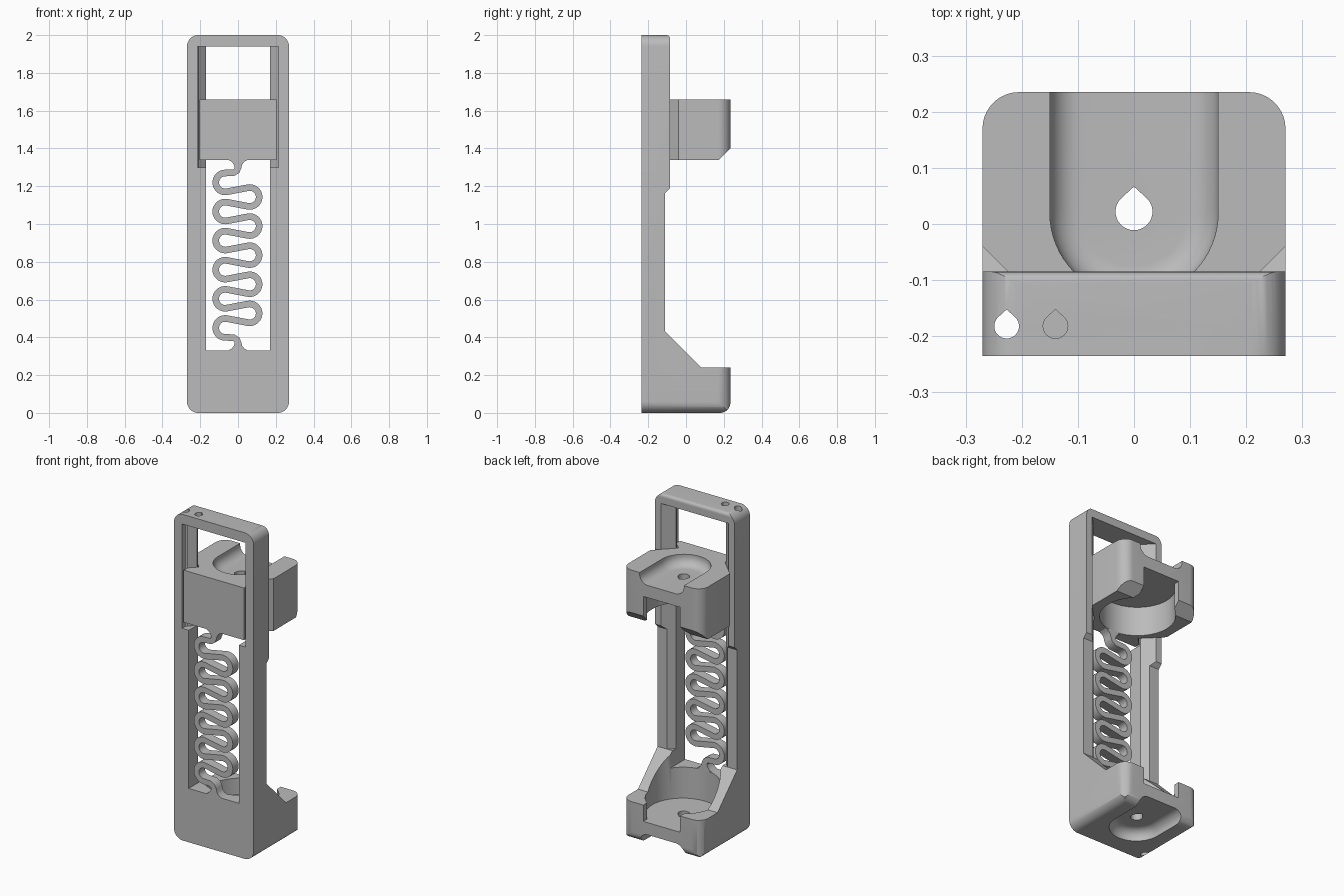
import bpy, bmesh, math
from mathutils import Vector

old = bpy.data.objects.get("Cube")
if old:
    bpy.data.objects.remove(old, do_unlink=True)

GREY = (0.5, 0.5, 0.5, 1)
mat = bpy.data.materials.new("plain grey")
mat.use_nodes = True
mat.diffuse_color = GREY
mat.node_tree.nodes["Principled BSDF"].inputs["Base Color"].default_value = GREY


def rounded(corners, steps=10):
    """Turn (a, b, radius) corners into an outline; square corners only get a radius."""
    out = []
    for i, (a, b, r) in enumerate(corners):
        p = Vector((a, b))
        if not r:
            out.append(p)
            continue
        d1 = (Vector(corners[i - 1][:2]) - p).normalized()
        d2 = (Vector(corners[(i + 1) % len(corners)][:2]) - p).normalized()
        for k in range(steps + 1):
            t = math.pi / 2 * k / steps
            out.append(p + r * (d1 + d2 - d2 * math.cos(t) - d1 * math.sin(t)))
    return out


def prism(name, pts, axis, lo, hi, bevel_end=0):
    """Extrude a 2D outline along an axis, optionally rounding the rim of the 'lo' end."""
    place = {"x": lambda a, b, t: (t, a, b),
             "y": lambda a, b, t: (a, t, b),
             "z": lambda a, b, t: (a, b, t)}[axis]
    bm = bmesh.new()
    rings = [[bm.verts.new(place(p[0], p[1], t)) for p in pts] for t in (lo, hi)]
    n = len(pts)
    cap = bm.faces.new(rings[0])
    bm.faces.new(rings[1])
    for i in range(n):
        j = (i + 1) % n
        bm.faces.new((rings[0][i], rings[0][j], rings[1][j], rings[1][i]))
    bmesh.ops.recalc_face_normals(bm, faces=bm.faces)
    if bevel_end:
        bmesh.ops.bevel(bm, geom=list(cap.edges), offset=bevel_end, segments=8,
                        profile=0.5, affect="EDGES")
    me = bpy.data.meshes.new(name)
    bm.to_mesh(me)
    bm.free()
    me.materials.append(mat)
    ob = bpy.data.objects.new(name, me)
    bpy.context.collection.objects.link(ob)
    return ob


def combine(ob, tool, op="DIFFERENCE"):
    mod = ob.modifiers.new("cut", "BOOLEAN")
    mod.operation, mod.solver, mod.object = op, "EXACT", tool
    bpy.context.view_layer.objects.active = ob
    bpy.ops.object.modifier_apply(modifier=mod.name)
    bpy.data.objects.remove(tool, do_unlink=True)


def mirrored(half):
    """Complete a right-hand half outline, listed front to back, across x = 0."""
    return half + [(-a, b) for a, b in reversed(half)]


def box(x, y0, y1, z0, z1):
    return prism("cutter", [(-x, y0), (x, y0), (x, y1), (-x, y1)], "z", z0, z1)


def disc(x, y, r, a0=0, a1=360, n=48):
    return [(x + r * math.cos(math.radians(a0 + (a1 - a0) * k / n)),
             y + r * math.sin(math.radians(a0 + (a1 - a0) * k / n)))
            for k in range(n + (a1 - a0 < 360))]


def teardrop(x, y, r, z0, z1):
    pts = disc(x, y, r, 135, 405, 24) + [(x, y + r * 1.35)]
    return prism("cutter", pts, "z", z0, z1)


def dish(z_floor, z_out):
    """U-shaped recess, open at the back, with a rounded floor rim."""
    pts = disc(0, 0.02, 0.15, 180, 360, 32) + [(0.15, 0.4), (-0.15, 0.4)]
    return prism("cutter", pts, "z", z_floor, z_out, 0.055)


def finish(ob, angle=35):
    bpy.ops.object.select_all(action="DESELECT")
    ob.select_set(True)
    bpy.context.view_layer.objects.active = ob
    bpy.ops.object.shade_smooth_by_angle(angle=math.radians(angle))


W, FRONT, BACK = 0.27, -0.235, 0.235
footprint = rounded([(-W, FRONT, 0), (W, FRONT, 0), (W, BACK, 0.065), (-W, BACK, 0.065)])

# Frame with foot: front, side and top outlines intersected
frame = prism("frame", rounded([(-W, 0, .06), (W, 0, .06), (W, 2, .06), (-W, 2, .06)]),
              "y", FRONT, BACK)
side = rounded([(FRONT, 0, 0), (BACK, 0, 0.055), (BACK, 0.24, 0), (0.08, 0.24, 0),
                (-0.11, 0.43, 0), (-0.11, 1.165, 0), (-0.085, 1.19, 0),
                (-0.085, 2, 0.02), (FRONT, 2, 0)])
combine(frame, prism("cutter", side, "x", -1, 1), "INTERSECT")
combine(frame, prism("cutter", footprint, "z", -1, 3), "INTERSECT")

# Window, dovetail track and bevelled rail backs
combine(frame, box(0.17, -1, 1, 0.33, 1.94))
track = mirrored([(0.215, -0.3), (0.215, -0.2), (0.165, -0.15)])
combine(frame, prism("cutter", track, "z", 1.3, 1.94))
relief = mirrored([(0.165, -0.15), (0.265, -0.05)])
combine(frame, prism("cutter", relief, "z", 0.43, 1.94))

# Round seat in the foot, its back slot, and the dish underneath
combine(frame, prism("cutter", disc(0, 0.03, 0.21), "z", 0.14, 0.6))
combine(frame, box(0.125, 0.03, 1, 0.14, 0.6))
combine(frame, dish(0.065, -0.3))
for hole in ((0, 0.022, 0.033, -1, 0.5), (-0.227, -0.182, 0.022, -1, 3),
             (-0.14, -0.182, 0.022, 1.9, 3)):
    combine(frame, teardrop(*hole))
finish(frame)

# Slider: dovetail front, narrow neck and wide head
half = [(0.205, FRONT), (0.205, -0.2), (0.16, -0.155), (0.16, -0.15), (W, -0.04)]
corner = [tuple(p) for p in rounded([(W, FRONT, 0), (W, BACK, 0.065), (-W, BACK, 0)])[1:-1]]
slider = prism("slider", mirrored(half + corner), "z", 1.34, 1.66)
profile = [(FRONT - .1, 1.34), (0.175, 1.34), (BACK, 1.40), (BACK, 1.7), (FRONT - .1, 1.7)]
combine(slider, prism("cutter", profile, "x", -1, 1), "INTERSECT")
combine(slider, prism("cutter", disc(0, 0.03, 0.21), "z", 1.2, 1.52))
combine(slider, box(0.125, 0.03, 1, 1.2, 1.52))
combine(slider, dish(1.595, 1.9))
combine(slider, teardrop(0, 0.022, 0.033, 1.4, 1.8))
finish(slider)

# Meandering flat spring: centre line with a half width that flares at both ends
HALF, R, PITCH, TOP = 0.0175, 0.05, 0.154, 1.22
path = [(0, 1.345, .06), (0, 1.33, .034), (0, 1.315, .022), (0, 1.298, HALF),
        (-0.006, 1.283, HALF), (-0.022, 1.272, HALF)]
for i in range(11):
    left = i % 2 == 0
    cx, cz = (-0.068 if left else 0.062), TOP - i * PITCH / 2
    for k in range(17):
        t = math.radians((90 if i == 0 else 103) - k * (193 if i in (0, 10) else 206) / 16)
        if i == 10:
            t = math.radians(103 - k * 193 / 16)
        path.append((cx + (-R if left else R) * math.cos(t), cz + R * math.sin(t), HALF))
path += [(-0.022, 0.398, HALF), (-0.006, 0.387, HALF), (0, 0.372, HALF),
         (0, 0.355, .022), (0, 0.34, .034), (0, 0.325, .06)]
edge_a, edge_b = [], []
for i, (x, z, w) in enumerate(path):
    p, q = path[max(i - 1, 0)], path[min(i + 1, len(path) - 1)]
    d = Vector((q[0] - p[0], q[1] - p[1])).normalized()
    edge_a.append((x - d.y * w, z + d.x * w))
    edge_b.append((x + d.y * w, z - d.x * w))
spring = prism("spring", edge_a + edge_b[::-1], "y", FRONT, -0.178)
finish(spring)
